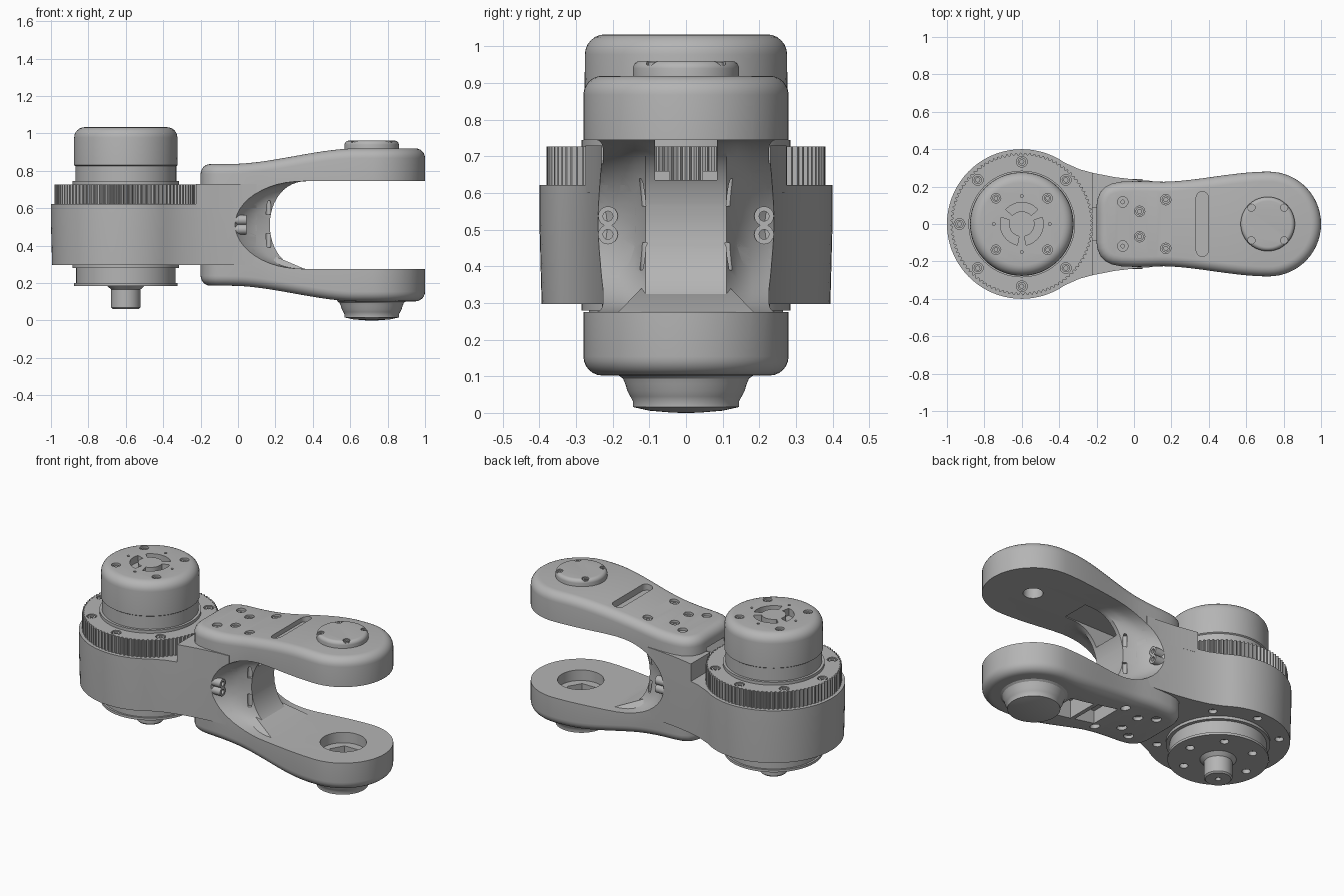
import bpy, bmesh
from math import sin, cos, pi, radians
from mathutils import Matrix, Vector

if "Cube" in bpy.data.objects:
    bpy.data.objects.remove(bpy.data.objects["Cube"])

grey = bpy.data.materials.new("machined grey")
grey.use_nodes = True
GREY = (0.46, 0.46, 0.46, 1)
grey.diffuse_color = GREY
grey.node_tree.nodes["Principled BSDF"].inputs["Base Color"].default_value = GREY

JOINT = -0.6   # drive axis
PIVOT = 0.72   # fork axis


def finish(name, bm):
    bmesh.ops.recalc_face_normals(bm, faces=bm.faces)
    me = bpy.data.meshes.new(name)
    bm.to_mesh(me)
    bm.free()
    ob = bpy.data.objects.new(name, me)
    bpy.context.collection.objects.link(ob)
    me.materials.append(grey)
    return ob


def loft(name, rings, caps=True):
    """Skin a list of equal-length closed rings."""
    bm = bmesh.new()
    vs = [[bm.verts.new(p) for p in r] for r in rings]
    n = len(rings[0])
    for a, b in zip(vs, vs[1:]):
        for i in range(n):
            j = (i + 1) % n
            bm.faces.new((a[i], a[j], b[j], b[i]))
    for r in (vs[0], vs[-1]):
        if caps:
            bm.faces.new(r)
        else:  # strips across a left/right mirrored ring
            for i in range(n // 2):
                q = [r[i], r[i + 1], r[-i - 1], r[-i]]
                bm.faces.new(list(dict.fromkeys(q)))
    return finish(name, bm)


def prism(name, pts, z0, z1):
    return loft(name, [[(x, y, z) for x, y in pts] for z in (z0, z1)])


def circle(r, cx=0, cy=0, n=24):
    return [(cx + r * cos(2 * pi * i / n), cy + r * sin(2 * pi * i / n)) for i in range(n)]


def lathe(name, profile, cx, n=72):
    return loft(name, [[(x, y, z) for x, y in circle(r, cx, 0, n)] for r, z in profile])


def rect(x0, x1, y0, y1):
    return [(x0, y0), (x1, y0), (x1, y1), (x0, y1)]


def box(name, x0, x1, y0, y1, z0, z1):
    return prism(name, rect(x0, x1, y0, y1), z0, z1)


def mirrored(half):
    return half + [(x, -y) for x, y in reversed(half) if y > 1e-6]


def cut(target, cutters):
    """Subtract each cutter for good, then delete it."""
    bpy.context.view_layer.objects.active = target
    for c in cutters:
        m = target.modifiers.new("cut", "BOOLEAN")
        m.operation, m.object, m.solver = "DIFFERENCE", c, "EXACT"
        bpy.ops.object.modifier_apply(modifier=m.name)
    for c in cutters:
        bpy.data.objects.remove(c)


def holes(points, r, z0, z1):
    return [prism("hole", circle(r, x, y, 16), z0, z1) for x, y in points]


def screw(name, x, y, z, r, d, rot=Matrix()):
    """Socket screw: a short head with a recessed middle."""
    bm = bmesh.new()
    rings = [[bm.verts.new(rot @ Vector((a, b, h)) + Vector((x, y, z))) for a, b in circle(s, n=16)]
             for s, h in ((r, -d), (r, 0), (r * .5, 0), (r * .5, -d * .5))]
    for a, b in zip(rings, rings[1:]):
        for i in range(16):
            bm.faces.new((a[i], a[i - 1], b[i - 1], b[i]))
    bm.faces.new(rings[0])
    bm.faces.new(rings[-1])
    return finish(name, bm)


def smooth(t):
    t = min(max(t, 0), 1)
    return t * t * (3 - 2 * t)


# Fork body: waisted plan, filleted rims, prongs swelling toward the pivot
def top_z(x):
    return .836 + .084 * smooth((x + .05) / .7)


half = [(-.2, 0), (-.2, .05), (-.2, .1), (-.195, .135), (-.18, .17), (-.155, .198), (-.12, .216), (-.07, .226)]
half += [(x, .229 - .004 * smooth(x / .2) + .055 * smooth((x - .13) / .59)) for x in [.04 * i for i in range(18)]]
half += [(PIVOT + .28 * cos(a), .28 * sin(a)) for a in [radians(90 - 6 * i) for i in range(15)]]
half.append((1.0, 0))
plan = mirrored(half)


def inset(d):
    out = []
    for i, (x, y) in enumerate(plan):
        p, q = Vector(plan[i - 1]), Vector(plan[(i + 1) % len(plan)])
        t = (q - p).normalized()
        out.append((x + t.y * d, y - t.x * d))
    return out


R = .052
rings = []
for side in (-1, 1):
    for k in range(7):
        a = pi / 2 * (k / 6 if side < 0 else 1 - k / 6)
        ring = []
        for x, y in inset(R * (1 - sin(a))):
            z = top_z(x) - R * (1 - cos(a))
            ring.append((x, y, z if side > 0 else 1.022 - z))
        rings.append(ring)
fork = loft("fork_body", rings, caps=False)

# Main housing: round drum blending into the neck
arc = [(JOINT + .4 * cos(a), .4 * sin(a)) for a in [radians(180 - 5 * i) for i in range(26)]]
shape = mirrored(arc + [(-.29, .292), (-.2, .268), (-.1, .25), (.02, .236), (.1, .23)])
housing = loft("drum_housing", [[(JOINT + (x - JOINT) * s, y * s, z) for x, y in shape]
                                for s, z in ((.985, .297), (1, .52), (1, .622))])
step = prism("neck_step", mirrored([(-.225, .274), (-.1, .25), (.02, .236), (.1, .23)]), .6, .73)


# Fork opening: arch whose back wall sweeps away at both flanks
def opening():
    rs = []
    for y, apex in ((-.32, -.08), (-.22, .0), (-.18, .035), (-.14, .09), (-.11, .17),
                    (.11, .17), (.14, .09), (.18, .035), (.22, .0), (.32, -.08)):
        w = .38 - apex
        ring = [(1.2, y, .275), (1.2, y, .745)]
        for i in range(25):
            a = pi / 2 + pi * i / 24
            ring.append((.38 - w * abs(cos(a)) ** .85, y, .51 + .235 * sin(a)))
        rs.append(ring)
    return loft("opening", rs)


def channel():
    return box("channel", -.3, .42, -.085, .085, .635, .75)


slot = [(.365 + x, .14 * s + y) for s in (1, -1) for x, y in
        [(.033 * cos(pi * i / 8), s * .033 * sin(pi * i / 8)) for i in (range(9) if s > 0 else range(8, -1, -1))]]
screw_spots = [(x, s * y) for x, y in ((-.06, .118), (.03, .068), (.17, .13)) for s in (1, -1)]
web_edges = [(.162, .113), (.162, -.113)]
cut(fork, [opening(), channel(), prism("slot", slot, .855, 1),
           prism("bore_top", circle(.055, PIVOT, 0, 32), .7, .85),
           prism("bore", circle(.13, PIVOT, 0, 48), .21, .3),
           prism("bore_small", circle(.09, PIVOT, 0, 6), .13, .25),
           box("pocket_front", .2, .34, -.1, .1, .0, .24), box("pocket_back", .37, .53, -.1, .1, .0, .24)]
    + holes(web_edges, .014, .565, .64) + holes(web_edges, .014, .39, .465)
    + holes(screw_spots, .028, .82, .95) + holes(screw_spots, .028, .1, .205)
    + holes(screw_spots[:2], .01, .1, .95))
cut(housing, [opening(), channel()]
    + holes([p for i, p in enumerate(circle(.335, JOINT, 0, 8)) if i], .024, .2, .32))
cut(step, [opening(), channel()])
for x, y in screw_spots[2:]:
    screw("fork_screw", x, y, top_z(x) - .01, .022, .03)
for s in (-1, 1):
    box("channel_ledge", -.05, .17, min(s * .045, s * .088), max(s * .045, s * .088), .63, .66)
    for z in (.487, .537):
        screw("flank_screw", .045, s * .213, z, .027, .08, Matrix.Rotation(pi / 2, 4, "Y"))
loft("web_ramp", [[(x, y, z) for x, y in rect(.1, x1, -w, w)] for x1, w, z in ((.37, .19, .27), (.2, .12, .342))])

# Toothed ring with bolts
teeth = 96
gear = []
for i in range(teeth * 4):
    a = 2 * pi * (i + .5) / (teeth * 4)
    r = .381 if i % 4 < 2 else .37
    gear.append((JOINT + r * cos(a), r * sin(a)))
ring = prism("toothed_ring", gear, .61, .727)
bolts = circle(.333, JOINT, 0, 8)[1:]
cut(ring, holes(bolts, .029, .712, .8))
for x, y in bolts:
    screw("ring_bolt", x, y, .724, .022, .03)


# Motor can with rounded rim, vents and bolts
def rim(r, z, f):
    return [(r - f + f * cos(a), z - f + f * sin(a)) for a in [pi / 12 * i for i in range(7)]]


motor = lathe("motor_can", [(.285, .7), (.285, .745), (.27, .745), (.27, .825), (.277, .83)]
              + rim(.276, 1.033, .055), JOINT)
vents = []
for k in range(3):
    angles = [radians(120 * k + 42 + 6 * i) for i in range(17)]
    pts = [(JOINT + .115 * cos(a), .115 * sin(a)) for a in angles]
    pts += [(JOINT + .068 * cos(a), .068 * sin(a)) for a in reversed(angles)]
    vents.append(prism("vent", pts, .99, 1.1))
corners = [(JOINT + sx * .138, sy * .138) for sx in (-1, 1) for sy in (-1, 1)]
cut(motor, vents + holes(corners, .026, 1.01, 1.1) + holes(circle(.15, JOINT, 0, 4), .008, 1.01, 1.1))
for x, y in corners:
    screw("motor_bolt", x, y, 1.024, .019, .03)

# Output flange and shaft below the drum
flange = lathe("output_flange", [(.285, .32), (.285, .28), (.265, .28), (.265, .2),
                                 (.277, .2), (.277, .185)], JOINT)
cut(flange, holes(circle(.2, JOINT, 0, 6), .024, .1, .21))
shaft = lathe("output_shaft", [(.1, .2), (.1, .185), (.078, .165), (.078, .07), (.07, .062)], JOINT, 40)
cut(shaft, holes([(JOINT, 0)], .016, 0, .1))

# Pivot caps on the prongs
cap = lathe("upper_pivot_cap", [(.145, .9), (.145, .94)] + rim(.145, .961, .022)[1:], PIVOT - .005)
cap_bolts = [(PIVOT - .005 + sx * .088, sy * .088) for sx in (-1, 1) for sy in (-1, 1)]
cut(cap, holes(cap_bolts, .02, .95, 1))
for x, y in cap_bolts:
    screw("cap_bolt", x, y, .957, .015, .02)
lathe("lower_pivot_hub", [(.185, .13), (.185, .103), (.172, .094), (.166, .08), (.16, .06), (.152, .045), (.145, .032),
                          (.145, .016), (.1, .006), (.04, .001), (.012, 0)], PIVOT - .005)

for ob in bpy.data.objects:
    ob.select_set(ob.type == "MESH")
bpy.context.view_layer.objects.active = fork
bpy.ops.object.shade_smooth_by_angle(angle=radians(32))
